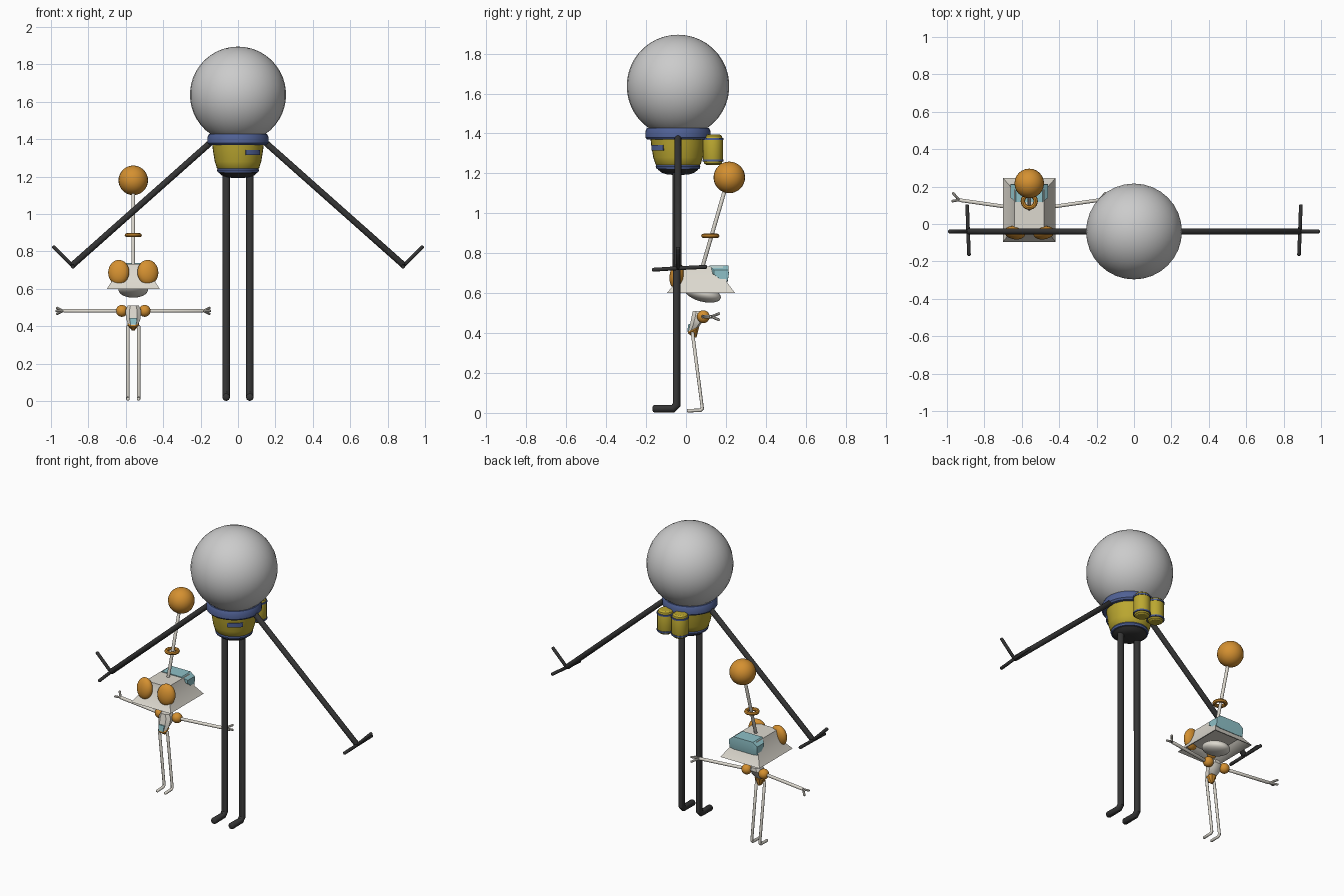
import bpy, bmesh
from math import pi, sin, cos, radians
from mathutils import Vector, Matrix

if "Cube" in bpy.data.objects:
    bpy.data.objects.remove(bpy.data.objects["Cube"])


def paint(name, r, g, b):
    m = bpy.data.materials.new(name)
    m.diffuse_color = (r, g, b, 1)
    m.use_nodes = True
    m.node_tree.nodes["Principled BSDF"].inputs["Base Color"].default_value = m.diffuse_color
    return m


DARK = paint("dark", .035, .035, .035)
YELLOW = paint("yellow", .50, .39, .03)
BLUE = paint("blue", .08, .12, .30)
ORANGE = paint("orange", .66, .28, .03)
WHITE = paint("off_white", .72, .69, .62)
TEAL = paint("teal", .27, .53, .57)


def finish(name, bm, mat):
    bmesh.ops.recalc_face_normals(bm, faces=bm.faces)
    me = bpy.data.meshes.new(name)
    bm.to_mesh(me)
    bm.free()
    ob = bpy.data.objects.new(name, me)
    bpy.context.collection.objects.link(ob)
    if mat:
        me.materials.append(mat)
    bpy.ops.object.select_all(action='DESELECT')
    bpy.context.view_layer.objects.active = ob
    ob.select_set(True)
    bpy.ops.object.shade_smooth_by_angle(angle=radians(35))
    return ob


def loft(name, rings, mat):
    """Skin a list of equal rings of points and cap both ends."""
    bm = bmesh.new()
    vs = [[bm.verts.new(p) for p in r] for r in rings]
    n = len(rings[0])
    for a, b in zip(vs, vs[1:]):
        for i in range(n):
            j = (i + 1) % n
            bm.faces.new((a[i], a[j], b[j], b[i]))
    bm.faces.new(vs[0])
    bm.faces.new(vs[-1])
    return finish(name, bm, mat)


def lathe(name, profile, x, y, mat, n=32):
    return loft(name, [[(x + r * cos(2 * pi * i / n), y + r * sin(2 * pi * i / n), z)
                        for i in range(n)] for r, z in profile], mat)


def ball(name, loc, size, mat, rot=(0, 0), seg=24):
    bm = bmesh.new()
    bmesh.ops.create_uvsphere(bm, u_segments=seg, v_segments=seg * 2 // 3, radius=1)
    m = (Matrix.Translation(loc) @ Matrix.Rotation(rot[1], 4, 'Z')
         @ Matrix.Rotation(rot[0], 4, 'X') @ Matrix.Diagonal((*size, 1)))
    bm.transform(m)
    return finish(name, bm, mat)


def tube(name, pts, r, mat, n=12):
    """Round-ended tube with mitred bends along a path."""
    pts = [Vector(p) for p in pts]
    dirs = [(b - a).normalized() for a, b in zip(pts, pts[1:])]
    stations = [(pts[0] + dirs[0] * r * k, dirs[0], s) for k, s in ((0, .5), (.15, .8), (.5, 1))]
    for p, a, b in zip(pts[1:-1], dirs, dirs[1:]):
        stations.append((p, (a + b).normalized(), 1))
    stations += [(pts[-1] - dirs[-1] * r * k, dirs[-1], s) for k, s in ((.5, 1), (.15, .8), (0, .5))]
    side = dirs[0].orthogonal().normalized()
    rings = []
    for p, d, s in stations:
        side = (side - d * side.dot(d)).normalized()
        up = d.cross(side)
        rings.append([p + (side * cos(2 * pi * i / n) + up * sin(2 * pi * i / n)) * r * s
                      for i in range(n)])
    return loft(name, rings, mat)


def rect(hx, y0, y1, z, cx):
    return [(cx - hx, y0, z), (cx + hx, y0, z), (cx + hx, y1, z), (cx - hx, y1, z)]


# ---- Tall figure: helmet, collar, body ----
Y = -.04
ball("large_helmet", (0, Y, 1.638), (.257, .257, .257), None, seg=32)
lathe("collar", [(.13, 1.37), (.155, 1.37), (.164, 1.38), (.164, 1.41), (.155, 1.427),
                 (.13, 1.427)], 0, Y, BLUE)
lathe("body", [(.10, 1.235), (.113, 1.245), (.124, 1.28), (.134, 1.34), (.14, 1.39)], 0, Y, YELLOW)
lathe("waist_band", [(.09, 1.223), (.108, 1.223), (.112, 1.234), (.108, 1.246), (.09, 1.246)],
      0, Y, BLUE)
lathe("hips", [(.03, 1.193), (.06, 1.196), (.085, 1.205), (.101, 1.22), (.101, 1.235)], 0, Y, DARK)

# chest label wrapping the body
rings = []
for i in range(7):
    a = radians(18 + i * 39 / 6)
    rings.append([(r * sin(a), Y - r * cos(a), z)
                  for r, z in ((.12, 1.315), (.139, 1.315), (.139, 1.342), (.12, 1.342))])
loft("chest_label", rings, BLUE)

for s, side in ((-1, "left"), (1, "right")):
    # back tanks with bands
    tx, ty = s * .052, .135
    lathe(side + "_tank", [(.034, 1.243), (.044, 1.25), (.05, 1.268), (.05, 1.37),
                           (.044, 1.388), (.034, 1.395)], tx, ty, YELLOW, 20)
    for z in (1.264, 1.372):
        lathe(side + "_tank_band", [(.04, z - .006), (.053, z - .005), (.053, z + .005),
                                    (.04, z + .006)], tx, ty, BLUE, 20)
    # legs with bent feet
    tube(side + "_leg", [(s * .063, -.047, 1.23), (s * .063, -.047, .04), (s * .063, -.065, .021),
                         (s * .063, -.167, .021)], .02, DARK, 16)
    # arms and fingers
    hand = (s * .887, Y, .725)
    tube(side + "_arm", [(s * .14, Y, 1.388), hand], .017, DARK, 16)
    for tip in ((s * .99, Y, .828), (s * .892, .105, .732), (s * .882, -.17, .717)):
        tube(side + "_finger", [hand, tip], .01, DARK)

# ---- Small figure: flared head with hollow underside ----
X = -.56
loft("small_head", [rect(.085, -.04, .19, .645, X), rect(.132, -.087, .237, .602, X),
                    rect(.141, -.096, .246, .60, X), rect(.105, -.05, .205, .655, X),
                    rect(.08, -.035, .185, .733, X)], WHITE)
ball("jaw", (X, .085, .597), (.08, .092, .04), WHITE, rot=(radians(-14), 0))

# teal cover folded over the back edge
sections = []
for hx, y0, drop, top in ((-.10, .14, .66, .715), (-.07, .117, .655, .738),
                          (.07, .117, .655, .738), (.10, .14, .66, .715)):
    sections.append([(X + hx, y, z) for y, z in
                     ((y0, .695), (y0, top), (.212, top), (.215, .695), (.208, drop), (.183, drop))])
loft("back_cover", sections, TEAL)

# antenna, ring and ball
tube("antenna", [(X, .075, .705), (X, .21, 1.17)], .01, WHITE)
ball("antenna_ball", (X, .217, 1.18), (.079, .079, .079), ORANGE)
rings = [[Vector((X + (.034 + .012 * cos(b)) * cos(a), .122 + (.034 + .012 * cos(b)) * sin(a),
                  .887 + .011 * sin(b))) for b in [2 * pi * k / 8 for k in range(8)]]
         for a in [2 * pi * k / 24 for k in range(24)]]
bm = bmesh.new()
vs = [[bm.verts.new(p) for p in r] for r in rings]
for i in range(24):
    for j in range(8):
        a, b, k = vs[i], vs[(i + 1) % 24], (j + 1) % 8
        bm.faces.new((a[j], a[k], b[k], b[j]))
finish("antenna_ring", bm, ORANGE)


# torso: leaning faceted taper with teal and orange lower pieces
def octo(hx, hy, y, z, tilt=.1):
    c = .5
    pts = ((-1, -c), (-c, -1), (c, -1), (1, -c), (1, c), (c, 1), (-c, 1), (-1, c))
    return [(X + hx * px, y + hy * py, z + tilt * hy * py) for px, py in pts]


loft("small_torso", [octo(.025, .026, .036, .415, .5), octo(.038, .035, .052, .445, .5),
                     octo(.042, .038, .066, .485), octo(.03, .034, .068, .51, 0)], WHITE)
loft("belly_panel", [[(X + hx, y, z) for hx in (-h, h) for y in ys]
                     for h, ys, z in ((.014, (.004, .03), .41), (.02, (.01, .035), .448))] and
     [[(X - .015, .006, .408), (X + .015, .006, .408), (X + .015, .03, .408), (X - .015, .03, .408)],
      [(X - .02, .012, .445), (X + .02, .012, .445), (X + .02, .04, .445), (X - .02, .04, .445)]], TEAL)
loft("small_pelvis", [octo(.008, .008, .045, .378, 0), octo(.03, .028, .037, .413, .5),
                      octo(.026, .026, .036, .42, .5)], ORANGE)

for s, side in ((-1, "left"), (1, "right")):
    # eyes turned slightly outward
    ball(side + "_eye", (X + s * .078, -.047, .688), (.057, .034, .067), ORANGE,
         rot=(radians(-8), radians(s * 10)))
    # shoulders, arms and three-fingered hands
    ball(side + "_shoulder", (X + s * .061, .087, .482), (.032, .032, .032), ORANGE, seg=18)
    palm = (X + s * .375, .128, .482)
    tube("small_" + side + "_arm", [(X + s * .075, .085, .482), palm], .01, WHITE)
    for tip in ((X + s * .415, .122, .482), (X + s * .41, .168, .499), (X + s * .41, .168, .465)):
        tube("small_" + side + "_finger", [palm, tip], .007, WHITE, 8)
    # legs with bent feet
    lx = X + s * .029
    tube("small_" + side + "_leg", [(lx, .032, .405), (lx, .082, .022), (lx, .072, .013),
                                    (lx, .005, .011)], .009, WHITE)
